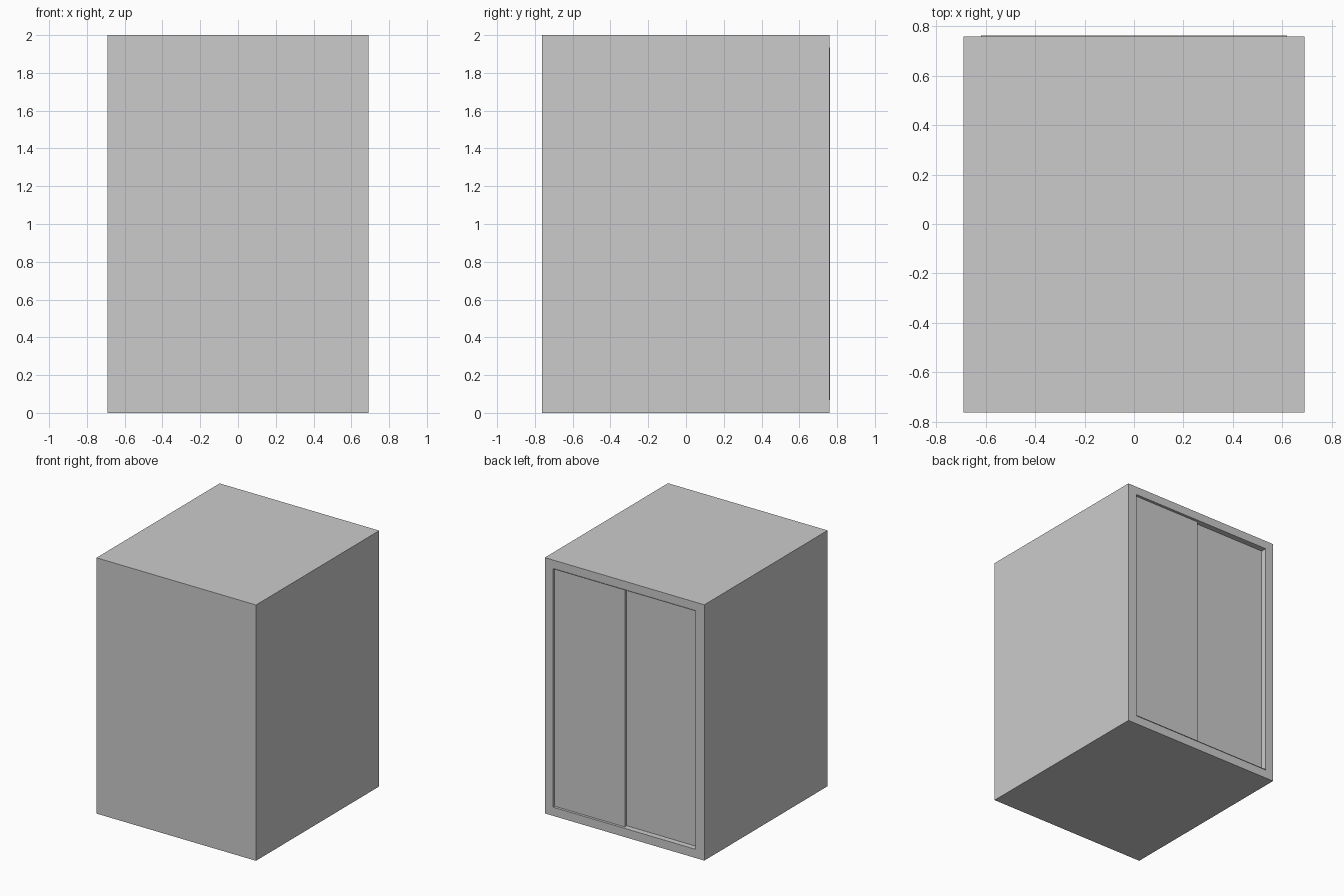
import bpy, bmesh

if "Cube" in bpy.data.objects:
    bpy.data.objects.remove(bpy.data.objects["Cube"])

W, H = 0.69, 2.0                 # half width, height
FRONT, BACK = -0.763, 0.759      # y extents of the shell
OX, Z0, Z1 = 0.62, 0.067, 1.935  # door opening
RECESS = 0.075


def finish(name, bm):
    bmesh.ops.recalc_face_normals(bm, faces=bm.faces)
    mesh = bpy.data.meshes.new(name)
    bm.to_mesh(mesh)
    bm.free()
    obj = bpy.data.objects.new(name, mesh)
    bpy.context.collection.objects.link(obj)
    return obj


def box(bm, x0, x1, y0, y1, z0, z1):
    verts = bmesh.ops.create_cube(bm, size=1)["verts"]
    for v in verts:
        v.co.x = x1 if v.co.x > 0 else x0
        v.co.y = y1 if v.co.y > 0 else y0
        v.co.z = z1 if v.co.z > 0 else z0


def panel(name, x0, x1, y0, y1):
    bm = bmesh.new()
    box(bm, x0, x1, y0, y1, Z0, Z1)
    return finish(name, bm)


# Cabin shell with a recessed doorway in the back face
bm = bmesh.new()
box(bm, -W, W, FRONT, BACK, 0, H)
bm.normal_update()
back = max(bm.faces, key=lambda f: f.calc_center_median().y)
bmesh.ops.inset_region(bm, faces=[back], thickness=W - OX, use_even_offset=True)
for v in back.verts:
    v.co.z = Z1 if v.co.z > 1 else Z0
door_face = bmesh.ops.extrude_discrete_faces(bm, faces=[back])["faces"][0]
for v in door_face.verts:
    v.co.y -= RECESS
finish("cabin_shell", bm)

# Thin lip lining the doorway, standing just proud of the shell
bm = bmesh.new()
T = 0.003
for x in (-OX, OX - T):
    box(bm, x, x + T, BACK - 0.01, BACK + 0.004, Z0, Z1)
for z in (Z0, Z1 - T):
    box(bm, -OX + T, OX - T, BACK - 0.01, BACK + 0.004, z, z + T)
finish("doorway_lip", bm)

# Two sliding door panels on staggered tracks
panel("outer_door_panel", 0.013, OX, BACK - 0.045, BACK - 0.021)
panel("inner_door_panel", -OX, 0.06, BACK - RECESS, BACK - 0.046)
